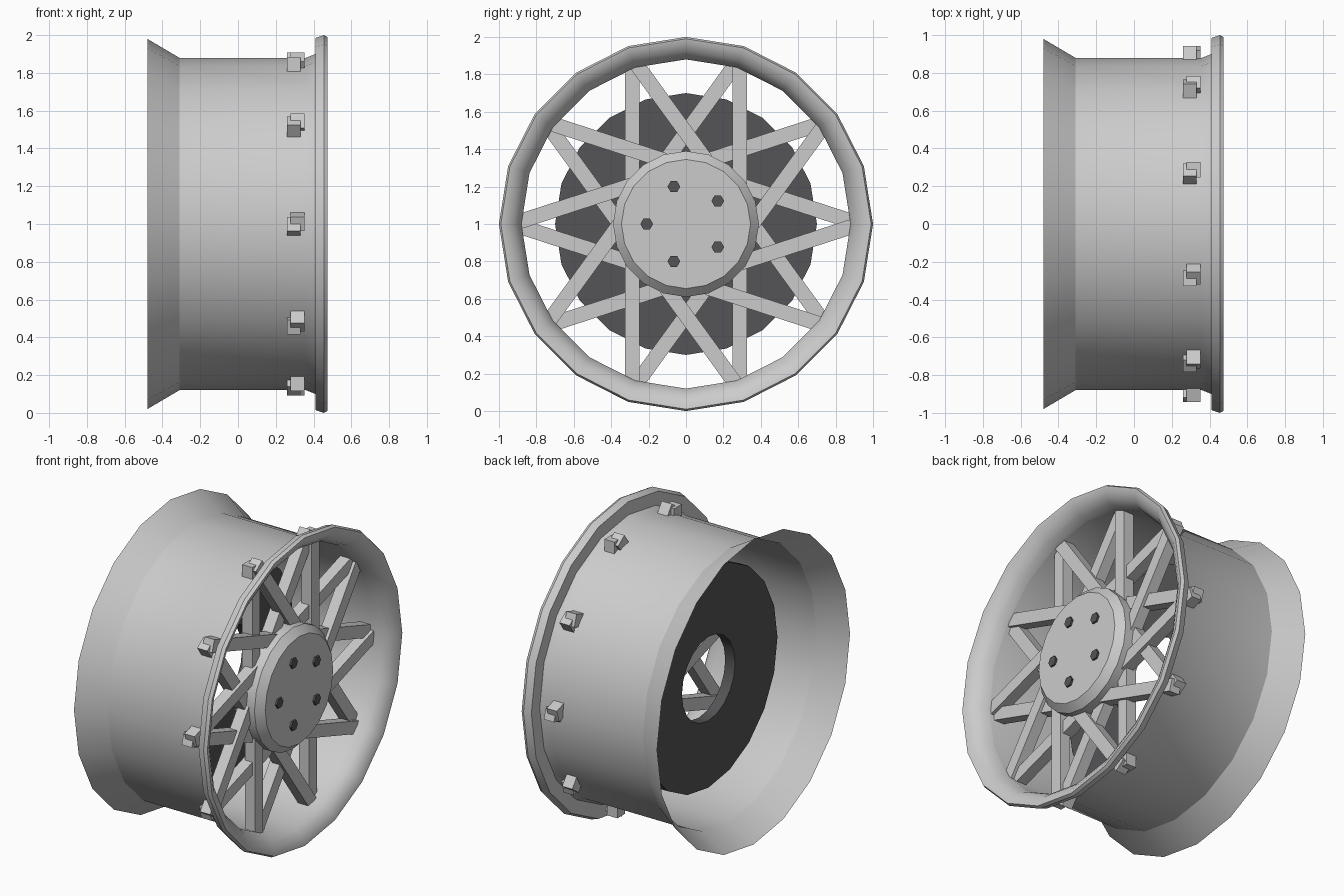
import bpy, math
from mathutils import Matrix, Vector

if "Cube" in bpy.data.objects:
    bpy.data.objects.remove(bpy.data.objects["Cube"])

N = 20          # sides of every turned part
ZC = 1.0        # wheel axle height


def make(name, verts, faces, smooth=True, mat=None):
    me = bpy.data.meshes.new(name)
    me.from_pydata(verts, [], faces)
    ob = bpy.data.objects.new(name, me)
    bpy.context.collection.objects.link(ob)
    if mat:
        me.materials.append(mat)
    if smooth:
        bpy.ops.object.select_all(action='DESELECT')
        ob.select_set(True)
        bpy.context.view_layer.objects.active = ob
        bpy.ops.object.shade_smooth_by_angle(angle=math.radians(30))
    return ob


def lathe(name, profile, closed=False, caps=False, mat=None):
    """Turn (x, radius) points about the axle."""
    verts, faces = [], []
    n = len(profile)
    for i in range(N):
        a = 2 * math.pi * i / N
        verts += [(x, r * math.cos(a), ZC + r * math.sin(a)) for x, r in profile]
    for i in range(N):
        j = (i + 1) % N
        for k in range(n if closed else n - 1):
            m = (k + 1) % n
            faces.append((i * n + k, i * n + m, j * n + m, j * n + k))
    if caps:
        faces.append([i * n for i in range(N)])
        faces.append([i * n + n - 1 for i in reversed(range(N))])
    return make(name, verts, faces, mat=mat)


dark = bpy.data.materials.new("dark_metal")
dark.diffuse_color = (0.09, 0.09, 0.095, 1)
dark.use_nodes = True
dark.node_tree.nodes["Principled BSDF"].inputs["Base Color"].default_value = dark.diffuse_color

# Barrel shell with rear flare and rolled front lip
lathe("rim_barrel", [(-.48, .98), (-.31, .88), (.36, .88), (.41, .90),
                     (.41, .985), (.455, 1.0), (.475, .99), (.47, .965),
                     (.445, .925), (.41, .895), (.36, .88)])

# Hub with bevelled face
lathe("hub", [(.25, .39), (.39, .39), (.435, .345)], caps=True)

# Brake disc with central hole
lathe("brake_disc", [(-.16, .27), (-.16, .70), (-.09, .70), (-.09, .27)],
      closed=True, mat=dark)

# Five hexagonal wheel bolts
for k in range(5):
    a = math.pi + k * 2 * math.pi / 5
    cy, cz = .21 * math.cos(a), ZC + .21 * math.sin(a)
    ring = [(cy + .034 * math.cos(h * math.pi / 3), cz + .034 * math.sin(h * math.pi / 3))
            for h in range(6)]
    verts = [(.42, y, z) for y, z in ring] + [(.447, y, z) for y, z in ring]
    faces = [(h, (h + 1) % 6, (h + 1) % 6 + 6, h + 6) for h in range(6)]
    faces += [list(range(5, -1, -1)), list(range(6, 12))]
    make(f"bolt_{k + 1}", verts, faces, smooth=False, mat=dark)

# Ten pairs of crossed spokes, each leaning 18 degrees off the radius
BOX = [(0, 1, 3, 2), (4, 6, 7, 5), (0, 4, 5, 1), (2, 3, 7, 6), (0, 2, 6, 4), (1, 5, 7, 3)]
for k in range(10):
    a = math.radians(36 * k)
    tip = Vector((0, .93 * math.cos(a), ZC + .93 * math.sin(a)))
    for side, x in ((1, .315), (-1, .295)):
        d = a + math.pi + side * math.radians(18)
        along = Vector((0, math.cos(d), math.sin(d)))
        across = Vector((0, -math.sin(d), math.cos(d)))
        verts = [tip + along * t + across * w + Vector((x + h, 0, 0))
                 for t in (0, .67) for w in (-.04, .04) for h in (-.036, .036)]
        make(f"spoke_{k + 1}_{'a' if side > 0 else 'b'}", verts, BOX, smooth=False)
